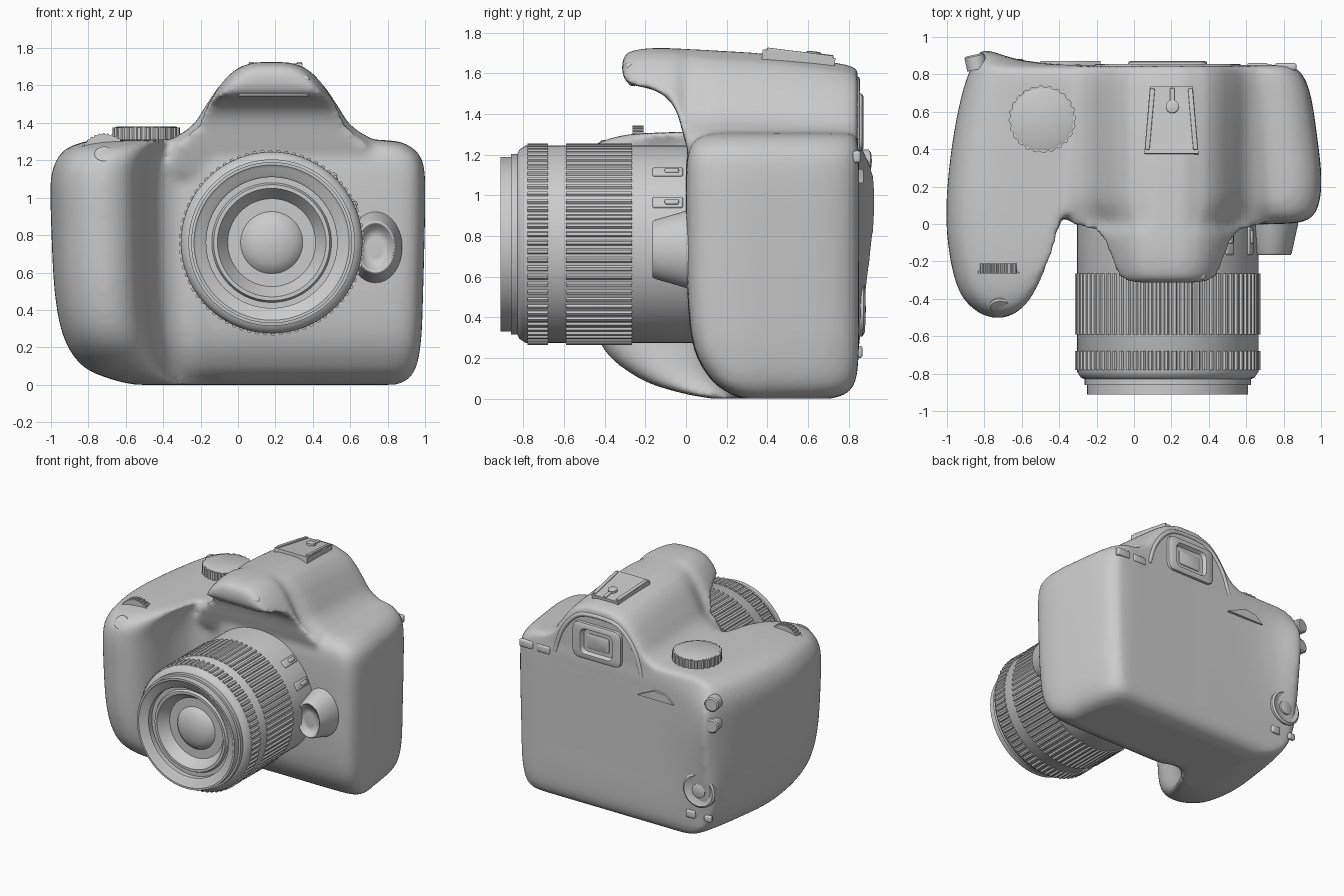
import bpy, bmesh
from math import radians, sin, cos, pi

if "Cube" in bpy.data.objects:
    bpy.data.objects.remove(bpy.data.objects["Cube"])


def finish(ob, angle=35):
    bpy.ops.object.select_all(action='DESELECT')
    bpy.context.view_layer.objects.active = ob
    ob.select_set(True)
    bpy.ops.object.convert(target='MESH')
    bpy.ops.object.shade_smooth_by_angle(angle=radians(angle))
    return ob


def loft(name, rings, loc=(0, 0, 0), rot=(0, 0, 0), scale=(1, 1, 1), angle=35):
    """Skin equal-length closed rings and cap both ends."""
    bm = bmesh.new()
    rows = [[bm.verts.new(p) for p in ring] for ring in rings]
    n = len(rows[0])
    for a, b in zip(rows, rows[1:]):
        for i in range(n):
            bm.faces.new((a[i], a[(i + 1) % n], b[(i + 1) % n], b[i]))
    bm.faces.new(rows[0])
    bm.faces.new(rows[-1])
    bmesh.ops.recalc_face_normals(bm, faces=bm.faces)
    me = bpy.data.meshes.new(name)
    bm.to_mesh(me)
    bm.free()
    ob = bpy.data.objects.new(name, me)
    bpy.context.collection.objects.link(ob)
    ob.location, ob.scale = loc, scale
    ob.rotation_euler = [radians(a) for a in rot]
    return finish(ob, angle)


def turned(name, profile, n=48, **kw):
    """Revolve (radius, height) points about local z."""
    return loft(name, [[(r * cos(2 * pi * i / n), r * sin(2 * pi * i / n), h)
                        for i in range(n)] for r, h in profile], **kw)


def gear(name, r0, r1, h0, h1, teeth, **kw):
    pts = []
    for i in range(teeth * 4):
        a = 2 * pi * (i + (0.3 if i % 2 else 0)) / (teeth * 4)
        r = r1 if i % 4 < 2 else r0
        pts.append((r * cos(a), r * sin(a)))
    return loft(name, [[(x, y, h) for x, y in pts] for h in (h0, h1)], angle=25, **kw)


def block(name, loc, size, rot=(0, 0, 0), bevel=0.01):
    bpy.ops.mesh.primitive_cube_add(size=1)
    ob = bpy.context.object
    ob.name = name
    ob.scale = size
    bpy.ops.object.transform_apply(location=False, rotation=False, scale=True)
    ob.location = loc
    ob.rotation_euler = [radians(a) for a in rot]
    m = ob.modifiers.new('bevel', 'BEVEL')
    m.width, m.segments = bevel, 3
    return finish(ob)


def tube(name, pts, radius, closed=False):
    cu = bpy.data.curves.new(name, 'CURVE')
    cu.dimensions = '3D'
    cu.bevel_depth, cu.bevel_resolution = radius, 3
    cu.use_fill_caps = True
    sp = cu.splines.new('POLY')
    sp.points.add(len(pts) - 1)
    for p, c in zip(sp.points, pts):
        p.co = (*c, 1)
    sp.use_cyclic_u = closed
    ob = bpy.data.objects.new(name, cu)
    bpy.context.collection.objects.link(ob)
    return finish(ob, 50)


def spline(pts, closed, sub=4):
    """Catmull-Rom through points of any dimension."""
    n, out = len(pts), []
    get = (lambda i: pts[i % n]) if closed else (lambda i: pts[max(0, min(n - 1, i))])
    for i in range(n if closed else n - 1):
        for k in range(sub):
            t = k / sub
            out.append(tuple(0.5 * (2 * b + (c - a) * t + (2 * a - 5 * b + 4 * c - d) * t * t
                             + (3 * b - a - 3 * c + d) * t ** 3)
                             for a, b, c, d in zip(get(i - 1), get(i), get(i + 1), get(i + 2))))
    return out if closed else out + [tuple(pts[-1])]


def interp(table, x):
    for (x0, y0), (x1, y1) in zip(table, table[1:]):
        if x <= x1:
            return y0 + (y1 - y0) * (x - x0) / (x1 - x0)
    return table[-1][1]


# body and hand grip: plan outline, scaled level by level
plan = spline([(-.83, .91), (-.76, .92), (-.62, .88), (-.4, .855), (0, .85), (.5, .85), (.78, .85),
               (.88, .82), (.94, .7), (.98, .45), (1, .25), (.985, .1), (.92, .02), (.75, 0),
               (.3, 0), (-.1, 0), (-.2, .04), (-.3, .07), (-.41, .02), (-.48, -.12), (-.53, -.33),
               (-.6, -.45), (-.71, -.5), (-.83, -.47), (-.93, -.36), (-.985, -.15), (-1, .1),
               (-.97, .42), (-.91, .72)], True)
# z, left scale, right scale, front depth, back depth, thumb bulge
levels = spline([(0, .55, .85, .3, .7, 0), (.03, .68, .91, .48, .88, 0), (.1, .83, .955, .7, .97, 0),
                 (.25, .93, .98, .9, 1, 0), (.5, .98, .99, .98, 1, .4), (.9, 1, 1, 1, 1, 1),
                 (1.1, 1, 1, 1, 1, .9), (1.2, .97, .985, .98, 1, .4), (1.26, .92, .94, .92, .985, .1),
                 (1.3, .82, .86, .76, .95, 0), (1.312, .7, .7, .5, .8, 0)], False)
rings = []
for z, sl, sr, kf, kb, bulge in levels:
    ring = []
    for x, y in plan:
        if y > .85:
            y = .85 + (y - .85) * bulge
        ring.append((x * (sl if x < 0 else sr), .4 + (y - .4) * (kf if y < .4 else kb), z))
    rings.append(ring)
body = loft('camera_body', rings)

# viewfinder hump with overhanging flash: bell sections along y
bell = [(1.1, .66), (1.3, .57), (1.35, .47), (1.4, .41), (1.5, .35), (1.6, .285), (1.66, .23),
        (1.7, .17), (1.72, .09)]
rings = []
for y, zb, zt, s in spline([(-.315, 1.6, 1.66, .72), (-.285, 1.55, 1.705, .84), (-.2, 1.53, 1.722, .92),
                            (-.12, 1.5, 1.725, .96), (-.05, 1.42, 1.723, .97), (0, 1.25, 1.72, .88),
                            (.06, 1.1, 1.717, .93), (.15, 1.1, 1.712, 1), (.4, 1.1, 1.695, 1),
                            (.75, 1.1, 1.65, 1), (.845, 1.12, 1.62, .95)], False):
    half = [(s * interp(bell, zb + f / 14 * (1.72 - zb)), zb + f / 14 * (zt - zb)) for f in range(15)]
    rings.append([(.18 - w, y, z) for w, z in half] + [(.18 + w, y, z) for w, z in reversed(half)])
hump = loft('hump', rings)

# fuse both into one soft shell
body.select_set(True)
bpy.context.view_layer.objects.active = body
bpy.ops.object.join()
m = body.modifiers.new('fuse', 'REMESH')
m.mode, m.voxel_size = 'VOXEL', 0.02
m = body.modifiers.new('soften', 'SMOOTH')
m.factor, m.iterations = 0.5, 10
finish(body, 60)

# lens barrel, front rings, cone and glass dome
LENS = dict(loc=(.18, 0, .76), rot=(90, 0, 0))
turned('lens_barrel', [(.485, -.1), (.485, .79), (.465, .82), (.445, .83), (.445, .86), (.43, .862),
                       (.43, .912), (.415, .912), (.4, .9), (.36, .89), (.35, .88), (.35, .84),
                       (.32, .84), (.31, .86), (.29, .86), (.235, .78), (.175, .76)], 96, **LENS)
turned('lens_glass', [(.17, .72), (.17, .775), (.15, .80), (.11, .822), (.06, .835), (.015, .84)],
       64, **LENS)
gear('focus_ring', .484, .496, .68, .78, 72, **LENS)
gear('zoom_ring', .484, .496, .265, .59, 72, **LENS)

# lens switches: slot frame and slider
for i, a in enumerate((47, 25)):
    c, s = cos(radians(a)), sin(radians(a))
    block(f'lens_switch_frame_{i}', (.18 + .485 * c, -.09, .76 + .485 * s), (.02, .15, .06), (0, -a, 0))
    block(f'lens_switch_slider_{i}', (.18 + .495 * c, -.07, .76 + .495 * s), (.02, .07, .03), (0, -a, 0))

# lens release boss with dished button
turned('lens_release', [(1.0, -.06), (1.0, 0), (.95, .03), (.76, .155), (.72, .165), (.66, .165),
                        (.62, .145), (.3, .15), (.05, .15)], 48,
       loc=(.735, 0, .735), rot=(90, 0, 0), scale=(.143, .19, 1))

# top controls
gear('mode_dial', .172, .18, 0, .085, 24, loc=(-.49, .56, 1.29))
turned('mode_dial_cap', [(.165, 0), (.165, .087), (.155, .092)], 48, loc=(-.49, .56, 1.29))
gear('control_wheel', .128, .135, -.027, .027, 36, loc=(-.715, -.237, 1.21), rot=(90, 0, 0))
turned('shutter_button', [(.06, -.05), (.06, .02), (.052, .03), (.02, .034)], 32,
       loc=(-.715, -.425, 1.215), rot=(48, 0, 0))

# accessory shoe on the hump, with locking slot
loft('accessory_shoe', [[(-.145, -.18, h), (.145, -.18, h), (.115, .18, h), (-.115, .18, h)]
                        for h in (-.05, .012)], loc=(.2, .555, 1.685), rot=(-7, 0, 0))
for sx in (-1, 1):
    block(f'shoe_rail_{sx}', (.2 + sx * .115, .56, 1.695), (.025, .33, .025), (-7, 0, sx * 5), .005)
turned('shoe_lock', [(.035, -.02), (.035, .03), (.025, .034)], 24, loc=(.205, .625, 1.675), rot=(-7, 0, 0))
block('shoe_tongue', (.205, .68, 1.675), (.025, .09, .04), (-7, 0, 0), .006)

# flash window at the front of the hump
block('flash_window', (.19, -.268, 1.597), (.39, .05, .12), (12, 0, 0), .022)

# eyepiece: arched ridge, square frame, glass
arch = [(.18 + x, .838, z) for x, z in spline([(-.38, 1.2), (-.33, 1.36), (-.24, 1.49), (-.12, 1.56),
        (.12, 1.56), (.24, 1.49), (.33, 1.36), (.38, 1.2)], False)]
tube('eyepiece_arch', arch, .018)


def frame(w, h, y, r):
    return [(.18 + sx * (w - r) + r * cos(a), y, 1.36 + sz * (h - r) + r * sin(a))
            for k, (sx, sz) in enumerate([(1, 1), (-1, 1), (-1, -1), (1, -1)])
            for a in [pi / 2 * (k + j / 5) for j in range(6)]]


loft('eyepiece_frame', [frame(.22, .15, .78, .05), frame(.21, .14, .865, .05), frame(.2, .13, .872, .05),
                        frame(.14, .1, .872, .04), frame(.12, .08, .835, .03)])
loft('eyepiece_glass', [frame(.1, .06, .8, .025), frame(.1, .06, .85, .025), frame(.09, .05, .855, .02)])

# rear buttons
for i, x in enumerate((.81, .66)):
    block(f'rear_left_button_{i}', (x, .84, 1.19), (.12, .04, .06), (0, 0, 0), .014)
for i, z in enumerate((1.17, 1.0)):
    turned(f'rear_round_button_{i}', [(.055, -.06), (.055, .012), (.045, .02)], 32,
           loc=(-.85, .885, z), rot=(-90, 0, 12))
loft('rear_live_button', [[(x, y, z) for x, z in ((-.18, 1.06), (-.5, 1.06), (-.43, 1.12), (-.33, 1.13))]
                          for y in (.82, .872)])

# rear control pad with centre button and small keys around it
turned('control_pad', [(.135, -.06), (.135, .012), (.12, .022), (.09, .01), (.06, .006), (.055, .006),
                       (.055, .022), (.045, .027)], 40, loc=(-.72, .855, .44), rot=(-90, 0, 3))
for i, (x, z, w, h) in enumerate([(-.68, .73, .08, .1), (-.64, .23, .08, .06), (-.79, .23, .06, .05)]):
    block(f'rear_key_{i}', (x, .848, z), (w, .035, h), (0, 0, 5), .012)
